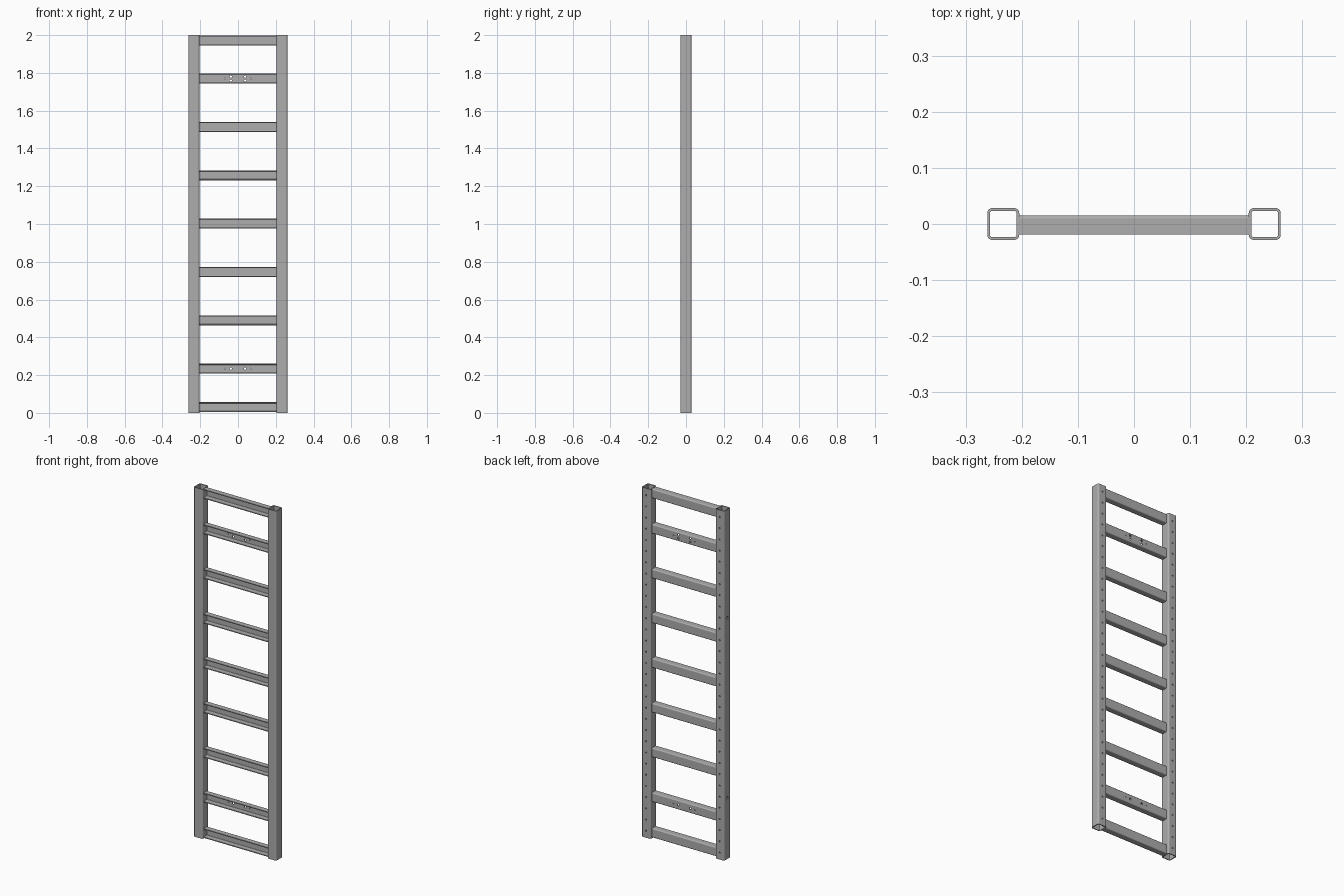
import bpy, bmesh, math
from mathutils import Matrix, Vector

cube = bpy.data.objects.get("Cube")
if cube:
    bpy.data.objects.remove(cube, do_unlink=True)

steel = bpy.data.materials.new("grey steel")
steel.use_nodes = True
COLOUR = (0.42, 0.42, 0.42, 1)
steel.diffuse_color = COLOUR
steel.node_tree.nodes["Principled BSDF"].inputs["Base Color"].default_value = COLOUR

WALL = 0.005
RAIL_X, RAIL_HALF = 0.233, 0.0285
RUNG_HALF_H = 0.0265
RUNG_FRONT, RUNG_BACK = -0.019, 0.0155


def arc(cx, cy, r, start, steps=5):
    """Quarter circle, counter-clockwise from start (degrees)."""
    angles = [math.radians(start + 90 * i / steps) for i in range(steps + 1)]
    return [(cx + r * math.cos(a), cy + r * math.sin(a)) for a in angles]


def rounded_square(half, r):
    c = half - r
    return (arc(c, c, r, 0) + arc(-c, c, r, 90)
            + arc(-c, -c, r, 180) + arc(c, -c, r, 270))


def channel(inset, r):
    """Open C path: lower flange, web at the back, upper flange."""
    h, back = RUNG_HALF_H - inset, RUNG_BACK - inset
    return ([(RUNG_FRONT, -h)] + arc(back - r, -h + r, r, 270)
            + arc(back - r, h - r, r, 0) + [(RUNG_FRONT, h)])


def wall_sweep(name, outer, inner, closed, place, start, end):
    """Extrude the wall between two matching outlines."""
    bm = bmesh.new()
    rings = [[bm.verts.new(place(p, t)) for p in path]
             for path, t in ((outer, start), (inner, start), (inner, end), (outer, end))]
    n = len(outer)
    for i in range(n if closed else n - 1):
        j = (i + 1) % n
        for k in range(4):
            a, b = rings[k], rings[(k + 1) % 4]
            bm.faces.new((a[i], a[j], b[j], b[i]))
    if not closed:
        for i in (0, n - 1):
            bm.faces.new([ring[i] for ring in rings])
    bmesh.ops.recalc_face_normals(bm, faces=bm.faces)
    mesh = bpy.data.meshes.new(name)
    bm.to_mesh(mesh)
    bm.free()
    mesh.materials.append(steel)
    obj = bpy.data.objects.new(name, mesh)
    bpy.context.collection.objects.link(obj)
    return obj


def drill(obj, holes):
    """Cut round holes given as (centre, axis, radius)."""
    bm = bmesh.new()
    for centre, axis, radius in holes:
        turn = Vector(axis).to_track_quat('Z', 'Y').to_matrix().to_4x4()
        bmesh.ops.create_cone(bm, cap_ends=True, segments=16, radius1=radius,
                              radius2=radius, depth=0.02,
                              matrix=Matrix.Translation(centre) @ turn)
    mesh = bpy.data.meshes.new("hole_cutter")
    bm.to_mesh(mesh)
    bm.free()
    cutter = bpy.data.objects.new("hole_cutter", mesh)
    bpy.context.collection.objects.link(cutter)
    cutter.hide_render = True
    mod = obj.modifiers.new("holes", 'BOOLEAN')
    mod.operation, mod.solver, mod.object = 'DIFFERENCE', 'EXACT', cutter
    bpy.context.view_layer.objects.active = obj
    bpy.ops.object.modifier_apply(modifier=mod.name)
    bpy.data.objects.remove(cutter, do_unlink=True)


def finish(obj):
    bpy.ops.object.select_all(action='DESELECT')
    obj.select_set(True)
    bpy.context.view_layer.objects.active = obj
    bpy.ops.object.shade_smooth_by_angle(angle=math.radians(30))
    obj.modifiers.new("even_shading", 'WEIGHTED_NORMAL').keep_sharp = True


# Hollow side rails with a row of holes in the back wall
for name, side in (("left_rail", 1), ("right_rail", -1)):
    rail = wall_sweep(name, rounded_square(RAIL_HALF, 0.009),
                      rounded_square(RAIL_HALF - WALL, 0.004), True,
                      lambda p, t: (side * RAIL_X + p[0], p[1], t), 0, 2)
    holes = [((side * RAIL_X, RAIL_HALF, 0.04 + 0.064 * i), (0, 1, 0), 0.004)
             for i in range(31)]
    if side < 0:
        # Fixing holes in the outer wall
        holes += [((-RAIL_X - RAIL_HALF, 0, z), (1, 0, 0), 0.007) for z in (0.35, 1.38)]
    drill(rail, holes)
    finish(rail)

# Channel rungs, open to the front
PITCH = 0.256
heights = [0.03] + [0.234 + PITCH * i for i in range(7)] + [1.972]
for number, z in enumerate(heights, 1):
    rung = wall_sweep(f"rung_{number}", channel(0, 0.006), channel(WALL, 0.002), False,
                      lambda p, t: (t, p[0], z + p[1]), -0.206, 0.206)
    if number in (2, 8):
        # Bracket holes through the web
        rows = (-0.01, 0.01) if number == 8 else (0,)
        holes = []
        for side in (-1, 1):
            holes.append(((side * 0.068, RUNG_BACK, z), (0, 1, 0), 0.003))
            holes += [((side * 0.038, RUNG_BACK, z + dz), (0, 1, 0), 0.006) for dz in rows]
        drill(rung, holes)
    finish(rung)
